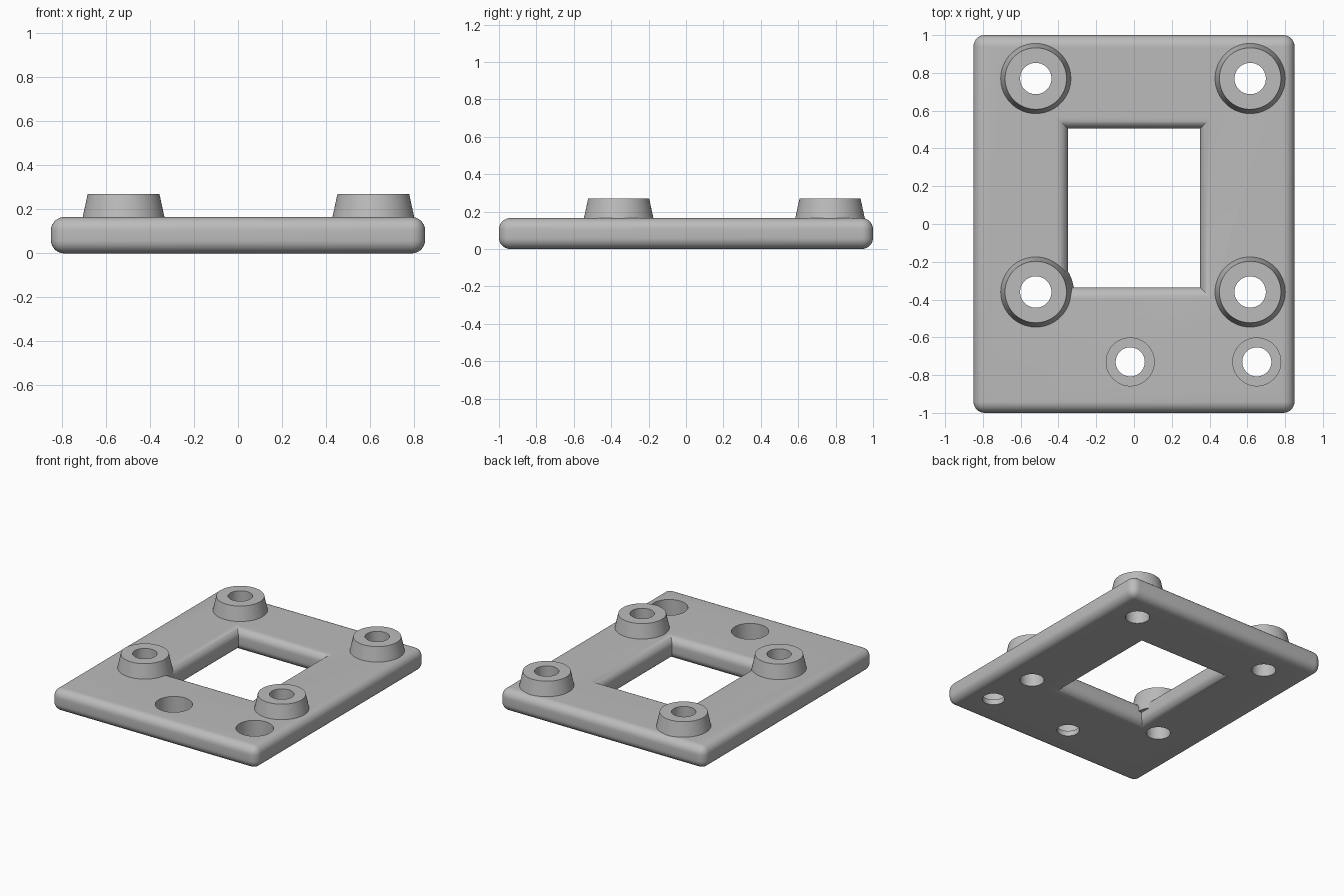
import bpy, bmesh, math
from mathutils import Vector

if "Cube" in bpy.data.objects:
    bpy.data.objects.remove(bpy.data.objects["Cube"], do_unlink=True)

THICK = 0.165      # plate thickness
ROUND = 0.06       # edge radius
TOP = 0.27         # height of the boss tops
STEPS = 8

grey = bpy.data.materials.new("plain_grey")
grey.use_nodes = True
colour = (0.5, 0.5, 0.5, 1)
grey.diffuse_color = colour
grey.node_tree.nodes["Principled BSDF"].inputs["Base Color"].default_value = colour


def to_object(name, bm):
    bmesh.ops.recalc_face_normals(bm, faces=bm.faces)
    mesh = bpy.data.meshes.new(name)
    bm.to_mesh(mesh)
    bm.free()
    mesh.materials.append(grey)
    obj = bpy.data.objects.new(name, mesh)
    bpy.context.collection.objects.link(obj)
    return obj


def cone(name, x, y, low, high, r_low, r_high):
    bm = bmesh.new()
    bmesh.ops.create_cone(bm, cap_ends=True, segments=64, radius1=r_low,
                          radius2=r_high, depth=high - low)
    bmesh.ops.translate(bm, verts=bm.verts, vec=(x, y, (low + high) / 2))
    return to_object(name, bm)


def combine(target, tool, operation):
    mod = target.modifiers.new(tool.name, 'BOOLEAN')
    mod.operation = operation
    mod.solver = 'EXACT'
    mod.object = tool
    bpy.context.view_layer.objects.active = target
    bpy.ops.object.modifier_apply(modifier=mod.name)
    bpy.data.objects.remove(tool, do_unlink=True)


# Plate with every outer edge rounded
bm = bmesh.new()
bmesh.ops.create_cube(bm, size=1)
for v in bm.verts:
    v.co = Vector((v.co.x * 1.7, v.co.y * 2, (v.co.z + 0.5) * THICK))
bmesh.ops.bevel(bm, geom=list(bm.edges), offset=ROUND, segments=STEPS,
                profile=0.5, affect='EDGES')
plate = to_object("mounting_plate", bm)

# Window cutter: stacked rectangles that flare out to round both rims
profile = []
for i in range(STEPS + 1):
    a = math.pi / 2 * i / STEPS
    profile.append((ROUND * (1 - math.sin(a)), ROUND * (1 - math.cos(a))))
levels = [(flare, z) for flare, z in profile]
levels += [(flare, THICK - z) for flare, z in reversed(profile)]
levels = [(ROUND, -0.1)] + levels + [(ROUND, THICK + 0.1)]
bm = bmesh.new()
rings = []
for flare, z in levels:
    w, d = 0.35 + flare, 0.42 + flare
    rings.append([bm.verts.new((sx * w, 0.085 + sy * d, z))
                  for sx, sy in ((-1, -1), (1, -1), (1, 1), (-1, 1))])
for a, b in zip(rings, rings[1:]):
    for i in range(4):
        j = (i + 1) % 4
        bm.faces.new((a[i], a[j], b[j], b[i]))
bm.faces.new(rings[0])
bm.faces.new(rings[-1])
combine(plate, to_object("window_cutter", bm), 'DIFFERENCE')

# Four tapered bosses, each bored right through the plate
for x in (-0.52, 0.615):
    for y in (-0.36, 0.77):
        combine(plate, cone("boss", x, y, 0.09, TOP, 0.202, 0.163), 'UNION')
        combine(plate, cone("boss_bore", x, y, -0.1, 0.4, 0.083, 0.083), 'DIFFERENCE')

# Two counterbored screw holes near the front edge
for x in (-0.02, 0.65):
    combine(plate, cone("screw_bore", x, -0.73, -0.1, 0.4, 0.077, 0.077), 'DIFFERENCE')
    combine(plate, cone("screw_recess", x, -0.73, 0.04, 0.4, 0.127, 0.127), 'DIFFERENCE')

# Smooth rounds, crisp edges
bpy.ops.object.select_all(action='DESELECT')
plate.select_set(True)
bpy.context.view_layer.objects.active = plate
bpy.ops.object.shade_smooth_by_angle(angle=math.radians(30))
